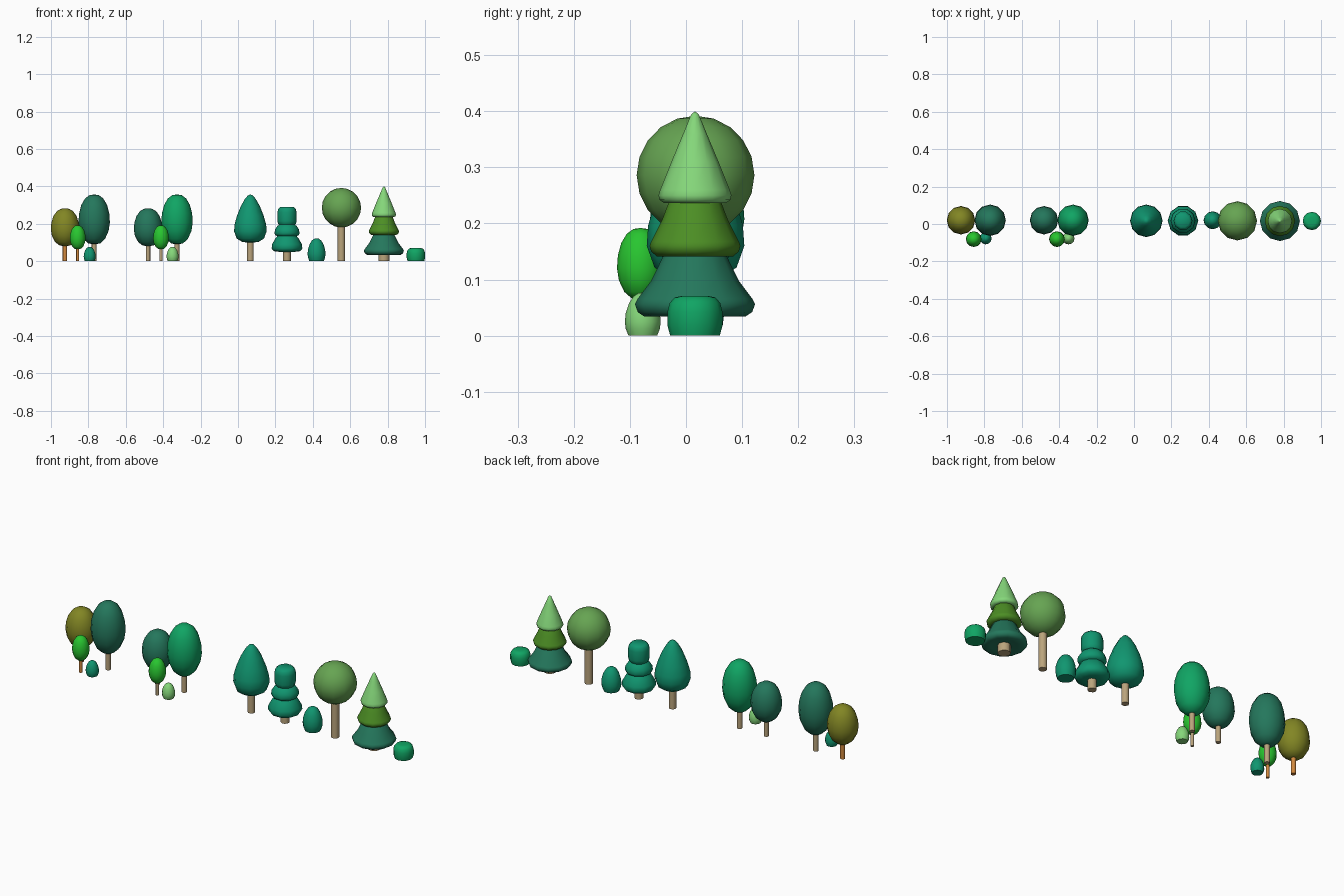
import bpy, bmesh, math

if "Cube" in bpy.data.objects:
    bpy.data.objects.remove(bpy.data.objects["Cube"])


def material(name, r, g, b):
    m = bpy.data.materials.new(name)
    lin = [((c / 255 + 0.055) / 1.055) ** 2.4 for c in (r, g, b)]
    m.diffuse_color = (*lin, 1)
    m.use_nodes = True
    m.node_tree.nodes["Principled BSDF"].inputs["Base Color"].default_value = m.diffuse_color
    return m


OLIVE = material("olive", 130, 134, 36)
PINE = material("dark_teal", 36, 119, 92)
EMERALD = material("emerald", 16, 165, 100)
TEAL = material("teal_green", 16, 150, 112)
BRIGHT = material("bright_green", 40, 198, 48)
LIGHT = material("light_green", 133, 215, 122)
SAGE = material("sage_green", 102, 164, 82)
LEAF = material("leaf_green", 76, 142, 36)
TAN = material("tan_bark", 186, 164, 124)
ORANGE = material("orange_bark", 208, 136, 62)


def lathe(name, x, y, profile, mat, sides=12):
    """Revolve (radius, height) points, bottom to top, around a vertical axis."""
    bm = bmesh.new()
    rings = []
    for r, z in profile:
        if r == 0:
            rings.append([bm.verts.new((0, 0, z))])
        else:
            rings.append([bm.verts.new((r * math.cos(a), r * math.sin(a), z))
                          for a in (2 * math.pi * i / sides for i in range(sides))])
    for lo, hi in zip(rings, rings[1:]):
        for i in range(sides):
            j = (i + 1) % sides
            if len(lo) == 1:
                bm.faces.new((lo[0], hi[j], hi[i]))
            elif len(hi) == 1:
                bm.faces.new((lo[i], lo[j], hi[0]))
            else:
                bm.faces.new((lo[i], lo[j], hi[j], hi[i]))
    for ring, flip in ((rings[0], True), (rings[-1], False)):
        if len(ring) > 1:
            bm.faces.new(ring[::-1] if flip else ring)
    me = bpy.data.meshes.new(name)
    bm.to_mesh(me)
    bm.free()
    me.materials.append(mat)
    me.shade_smooth()
    me.set_sharp_from_angle(angle=math.radians(62))
    ob = bpy.data.objects.new(name, me)
    ob.location = (x, y, 0)
    bpy.context.collection.objects.link(ob)


def crown(name, x, y, r, z0, z1, shape, mat):
    lathe(name, x, y, [(r * a, z0 + (z1 - z0) * b) for a, b in shape], mat)


def trunk(name, x, y, r, top, mat=TAN):
    lathe(name, x, y, [(r, 0), (r, top)], mat, 10)


# Unit crown shapes: (radius, height)
BALL = [(math.sin(math.pi * i / 10), 0.5 - 0.5 * math.cos(math.pi * i / 10)) for i in range(1, 10)]
BALL = [(0, 0)] + BALL + [(0, 1)]
EGG = [(0, 0), (.38, .02), (.69, .11), (.92, .27), (1, .44), (.96, .62), (.82, .79),
       (.58, .92), (.3, .985), (0, 1)]
DROP = [(0, 0), (.5, .02), (.84, .09), (1, .24), (.97, .38), (.82, .56), (.58, .76),
        (.33, .91), (.15, .98), (0, 1)]
BUSH = [(.8, 0), (.95, .16), (1, .32), (.95, .52), (.78, .74), (.52, .91), (.25, .985), (0, 1)]
LOW_BUSH = [(.9, 0), (1, .25), (1, .6), (.92, .82), (.74, .96), (.45, 1), (0, 1)]

Y = 0.017      # back row
YF = -0.081    # front row

# Two clusters on the left: short tree, tall tree, sapling, small bush
for tag, xs, cols, bark in (
        ("left", (-.925, -.769, -.857, -.793), (OLIVE, PINE, BRIGHT, TEAL), ORANGE),
        ("middle", (-.481, -.326, -.412, -.35), (PINE, EMERALD, BRIGHT, LIGHT), TAN)):
    short, tall, sap, bush = xs
    crown(tag + "_short_crown", short, Y + .003, .076, .08, .283, EGG, cols[0])
    trunk(tag + "_short_trunk", short, Y + .003, .012, .12, bark)
    crown(tag + "_tall_crown", tall, Y + .003, .084, .09, .357, EGG, cols[1])
    trunk(tag + "_tall_trunk", tall, Y + .003, .013, .15)
    crown(tag + "_sapling_crown", sap, YF, .042, .064, .192, EGG, cols[2])
    trunk(tag + "_sapling_trunk", sap, YF, .008, .1, bark)
    crown(tag + "_small_bush", bush, YF + .004, .032, 0, .077, BUSH, cols[3])

# Pointed tree
crown("pointed_crown", .066, Y, .087, .098, .357, DROP, TEAL)
trunk("pointed_trunk", .066, Y, .018, .14)

# Clipped topiary with stacked rings
lathe("topiary_crown", .262, Y, [
    (.04, .05), (.072, .054), (.082, .068), (.08, .09), (.062, .122), (.052, .134),
    (.062, .139), (.067, .15), (.064, .17), (.052, .188), (.043, .195),
    (.048, .2), (.051, .215), (.051, .262), (.047, .28), (.036, .29), (0, .29)], TEAL, 10)
trunk("topiary_trunk", .262, Y, .021, .08)

# Bush between topiary and round tree
crown("round_bush", .42, Y + .003, .048, 0, .122, BUSH, TEAL)

# Round tree
crown("round_crown", .553, Y, .105, .18, .392, BALL, SAGE)
trunk("round_trunk", .553, Y, .02, .22)

# Three-tier conifer
PX, PY = .78, .016
lathe("conifer_bottom_tier", PX, PY, [
    (0, .045), (.06, .038), (.09, .034), (.102, .042), (.107, .056), (.102, .066),
    (.078, .098), (.055, .145), (.04, .16)], PINE)
lathe("conifer_middle_tier", PX, PY, [
    (0, .15), (.045, .144), (.068, .141), (.078, .15), (.081, .16), (.078, .168),
    (.058, .208), (.044, .245), (.03, .26)], LEAF)
lathe("conifer_top_tier", PX, PY, [
    (0, .243), (.035, .238), (.055, .236), (.063, .242), (.065, .25), (.062, .26),
    (.042, .31), (.021, .36), (.007, .394), (0, .4)], LIGHT)
trunk("conifer_trunk", PX, PY, .03, .06)

# Low bush at the right end
crown("low_bush", .951, PY, .049, 0, .071, LOW_BUSH, EMERALD)
